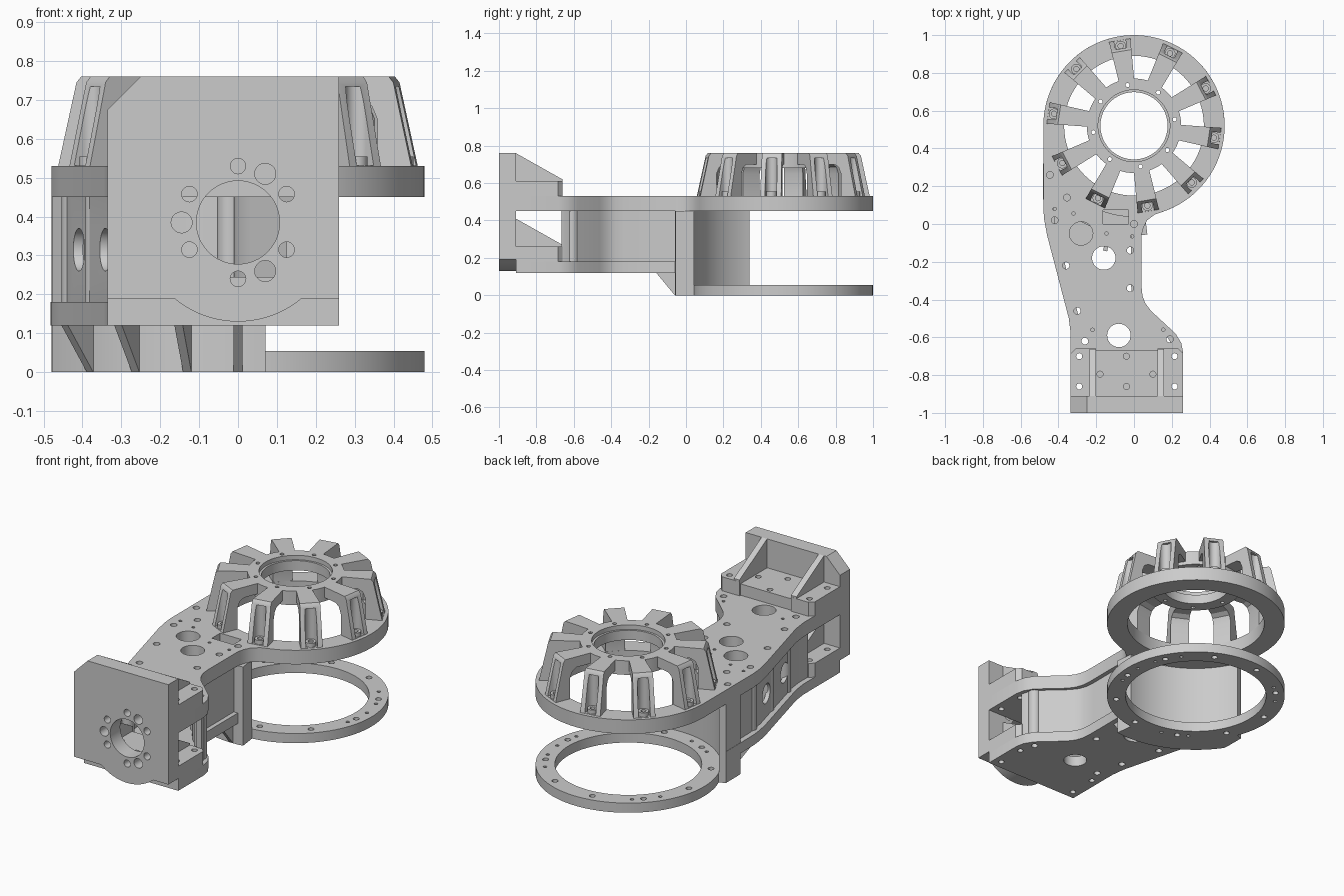
import bpy, bmesh
from math import cos, sin, radians, pi
from mathutils import Matrix, Vector

if "Cube" in bpy.data.objects:
    bpy.data.objects.remove(bpy.data.objects["Cube"])

CY = 0.52                                   # ring centre on y
XY = Matrix.Identity(4)
XZ = Matrix.Rotation(pi / 2, 4, 'X')        # profile (x,z), depth towards -y
YZ = Matrix(((0, 0, 1, 0), (1, 0, 0, 0), (0, 1, 0, 0), (0, 0, 0, 1)))


def circle(x, y, r, n=24):
    return [(x + r * cos(2 * pi * i / n), y + r * sin(2 * pi * i / n)) for i in range(n)]


def arc(r, a0, a1, n):
    return [(r * cos(radians(a0 + (a1 - a0) * i / n)),
             CY + r * sin(radians(a0 + (a1 - a0) * i / n))) for i in range(n + 1)]


def rect(x0, y0, x1, y1):
    return [(x0, y0), (x1, y0), (x1, y1), (x0, y1)]


def polar(r, a):
    return r * cos(radians(a)), CY + r * sin(radians(a))


def finish(name, me):
    me.shade_smooth()
    me.set_sharp_from_angle(angle=radians(30))
    ob = bpy.data.objects.new(name, me)
    bpy.context.collection.objects.link(ob)
    return ob


def baked(ob):
    bpy.context.view_layer.update()
    dg = bpy.context.evaluated_depsgraph_get()
    return bpy.data.meshes.new_from_object(ob.evaluated_get(dg))


def slab(name, loops, z0, z1, frame=XY):
    """Extrude an outline (first loop) with holes (other loops)."""
    cu = bpy.data.curves.new(name, 'CURVE')
    cu.dimensions, cu.fill_mode, cu.extrude = '2D', 'BOTH', (z1 - z0) / 2
    for loop in loops:
        sp = cu.splines.new('POLY')
        sp.points.add(len(loop) - 1)
        for p, (x, y) in zip(sp.points, loop):
            p.co = (x, y, 0, 1)
        sp.use_cyclic_u = True
    tmp = bpy.data.objects.new(name + "_curve", cu)
    bpy.context.collection.objects.link(tmp)
    me = baked(tmp)
    bpy.data.objects.remove(tmp)
    bm = bmesh.new()
    bm.from_mesh(me)
    bmesh.ops.remove_doubles(bm, verts=bm.verts, dist=1e-5)
    bm.transform(frame @ Matrix.Translation((0, 0, (z0 + z1) / 2)))
    bmesh.ops.recalc_face_normals(bm, faces=bm.faces)
    bm.to_mesh(me)
    bm.free()
    return finish(name, me)


def cut(ob, cutters):
    """Subtract the cutters, bake the result and drop the helpers."""
    for c in cutters:
        c.hide_render = True
        m = ob.modifiers.new("cut", 'BOOLEAN')
        m.operation, m.object, m.solver = 'DIFFERENCE', c, 'EXACT'
    name, me = ob.name, baked(ob)
    for o in [ob] + cutters:
        bpy.data.objects.remove(o)
    return finish(name, me)


# Arm outline, shared by both plates and the side walls
left = [(-.48, .2), (-.48, .08), (-.475, .02), (-.46, -.06), (-.345, -.5), (-.335, -.58)]
right = [(.26, -.68), (.25, -.63), (.22, -.58), (.09, -.46), (.06, -.42), (.045, -.38), (.04, -.33), (.04, -.06)]
front_edge = [(-.335, -.91), (.26, -.91)]
fillet = [(.05, -.02), (.07, .02), (.11, .05)]
bosses = [(-.42, .02), (-.36, -.22), (-.30, -.46), (-.26, -.62), (.19, -.61), (-.02, -.34), (-.02, -.14), (0, 0)]
small = [(-.445, .26), (-.355, .14), (-.2, .04)]
big = [(-.28, -.05), (-.16, -.18), (-.08, -.59)]
pins = [(-.42, .08), (-.32, .055), (-.145, -.05), (-.01, -.065), (-.22, -.56), (.155, -.56)]
flange_holes = [(x, y) for x in (-.29, .215) for y in (-.86, -.7)]
inner_holes = [(-.04, -.86), (-.04, -.7), (-.18, -.795), (.1, -.795)]
plate_holes = ([circle(x, y, .018, 16) for x, y in bosses + small]
               + [circle(x, y, .062, 32) for x, y in big]
               + [circle(x, y, .009, 10) for x, y in pins]
               + [circle(x, y, .016, 16) for x, y in flange_holes])

# Upper plate with ring
bolt_angles = [27.5 + 36 * i for i in range(10)]
slab("upper_plate", [arc(.48, -69, 180, 56) + left + front_edge + right + fillet,
                     circle(0, CY, .37, 72), rect(-.165, .0, -.03, .075)] + plate_holes[:10]
     + plate_holes[11:], .45, .53)

# Lower plate, stopping at the curved wall
lower_end = arc(.52, 277, 202, 24)
slab("lower_plate", [lower_end + left[1:] + front_edge + right]
     + [circle(x, y, .018, 16) for x, y in bosses[1:7]]
     + [circle(x, y, .062, 32) for x, y in big[1:]]
     + [circle(x, y, .016, 16) for x, y in flange_holes], .12, .18)

# Lower ring
ring_holes = [circle(*polar(.432, a), .016, 16) for a in bolt_angles]
ring_holes += [circle(*polar(.432, a + s), .01, 12) for a in bolt_angles[::3] for s in (-8, 12)]
slab("lower_ring", [circle(0, CY, .48, 96), circle(0, CY, .38, 72)] + ring_holes, 0, .055)

# Curved wall joining lower ring to upper plate, clipped at the left edge
outer = []
for i in range(31):
    a = 202 + 75 * i / 30
    outer.append(polar(min(.58, .48 / max(.01, abs(cos(radians(a))))), a))
slab("curved_wall", [outer + arc(.48, 277, 202, 30)], .055, .45)
slab("curved_wall_base", [outer + arc(.47, 277, 202, 30)], 0, .055)

# Radial gussets under the lower plate
for i, a in enumerate((229, 243, 257, 270)):
    g = slab(f"step_gusset_{i}", [[(.56, 0), (.58, 0), (.68, .121), (.56, .121)]], -.011, .011, XZ)
    g.matrix_world = Matrix.Translation((0, CY, 0)) @ Matrix.Rotation(radians(a), 4, 'Z')


# Arm side walls
def wall(name, pts, d0, d1):
    return slab(name, [[(x + d0, y) for x, y in pts] + [(x + d1, y) for x, y in reversed(pts)]], .175, .455)


wall("right_wall", [(.26, -.665)] + right[1:] + [(.04, -.02)], -.025, -.055)
cut(wall("left_wall", left + [(-.335, -.665)], .03, .055),
    [slab(f"wall_cutter_{i}", [circle(y, .315, r, 32)], -.6, -.2, YZ)
     for i, (y, r) in enumerate([(-.14, .055), (-.40, .055)])])

# Screw columns between the plates
for i, (x, y) in enumerate(bosses[:7]):
    slab(f"screw_column_{i}", [circle(x, y, .034), circle(x, y, .018, 16)], .175, .455)

# Front mounting plate with rounded lower lobe
lobe = [(.255 * cos(radians(a)), .385 + .255 * sin(radians(a))) for a in range(230, 311, 4)]
holes = [(0, .53, .02), (.07, .51, .027), (-.145, .385, .027), (0, .24, .02), (.07, .26, .027)]
holes += [(sx * .125, z, .02) for sx in (-1, 1) for z in (.315, .458)]
slab("front_plate", [[(-.335, .19)] + lobe + [(.26, .19), (.26, .76), (-.25, .76), (-.335, .675)],
                     circle(0, .385, .107, 48)] + [circle(*h, 20) for h in holes], .91, 1.0, XZ)

# Gusseted brackets behind the front plate, above each arm plate
for name, z in (("upper", .53), ("lower", .18)):
    fh = [circle(x, y, .016, 16) for x, y in flange_holes]
    pad = [(-.335, -.91), (-.2, -.91), (-.2, -.66), (-.31, -.66), (-.335, -.685)]
    slab(f"{name}_bracket_left_pad", [pad] + fh[:2], z, z + .08)
    slab(f"{name}_bracket_right_pad", [[(-.075 - x, y) for x, y in pad]] + fh[2:], z, z + .08)
    slab(f"{name}_bracket_floor", [rect(-.2, -.91, .125, -.67)]
         + [circle(x, y, .016, 16) for x, y in inner_holes], z, z + .065)
    for side, x in (("left", -.235), ("right", .125)):
        slab(f"{name}_bracket_{side}_gusset",
             [[(-.91, z + .07), (-.661, z + .07), (-.661, z + .09), (-.91, z + .23)]], x, x + .035, YZ)

# Cage hub with inner lip
hub_holes = [circle(*polar(.218, 9 + 45 * i), .011, 12) for i in range(8)]
slab("cage_hub", [circle(0, CY, .25, 72), circle(0, CY, .19, 64)] + hub_holes, .68, .76)
slab("cage_hub_lip", [circle(0, CY, .192, 64), circle(0, CY, .178, 64)], .68, .735)

# Cage legs: one tapered, pocketed leg repeated around the ring
profile = [(.37, .525), (.46, .525), (.412, .745), (.40, .76), (.235, .76), (.235, .70),
           (.33, .70), (.355, .685), (.37, .65)]
leg = slab("cage_leg", [profile], -.5, .5, XZ)
for v in leg.data.vertices:
    v.co.y *= .082 + (v.co.x - .24) * .15
pocket = slab("pocket_cutter", [arc(.031, 90, 270, 16) + [(.1, -.031 + CY), (.1, .031 + CY)]], .532, .735)
pocket.data.transform(Matrix.Translation((.43, -CY, 0)))
leg = cut(leg, [pocket])
collar = slab("cage_bolt", [circle(.428, 0, .028, 20), circle(.428, 0, .014, 16)], .53, .555)
for i, a in enumerate(bolt_angles):
    for part in (leg, collar):
        ob = part if i == 0 else part.copy()
        if i:
            bpy.context.collection.objects.link(ob)
        ob.matrix_world = Matrix.Translation((0, CY, 0)) @ Matrix.Rotation(radians(a), 4, 'Z')
